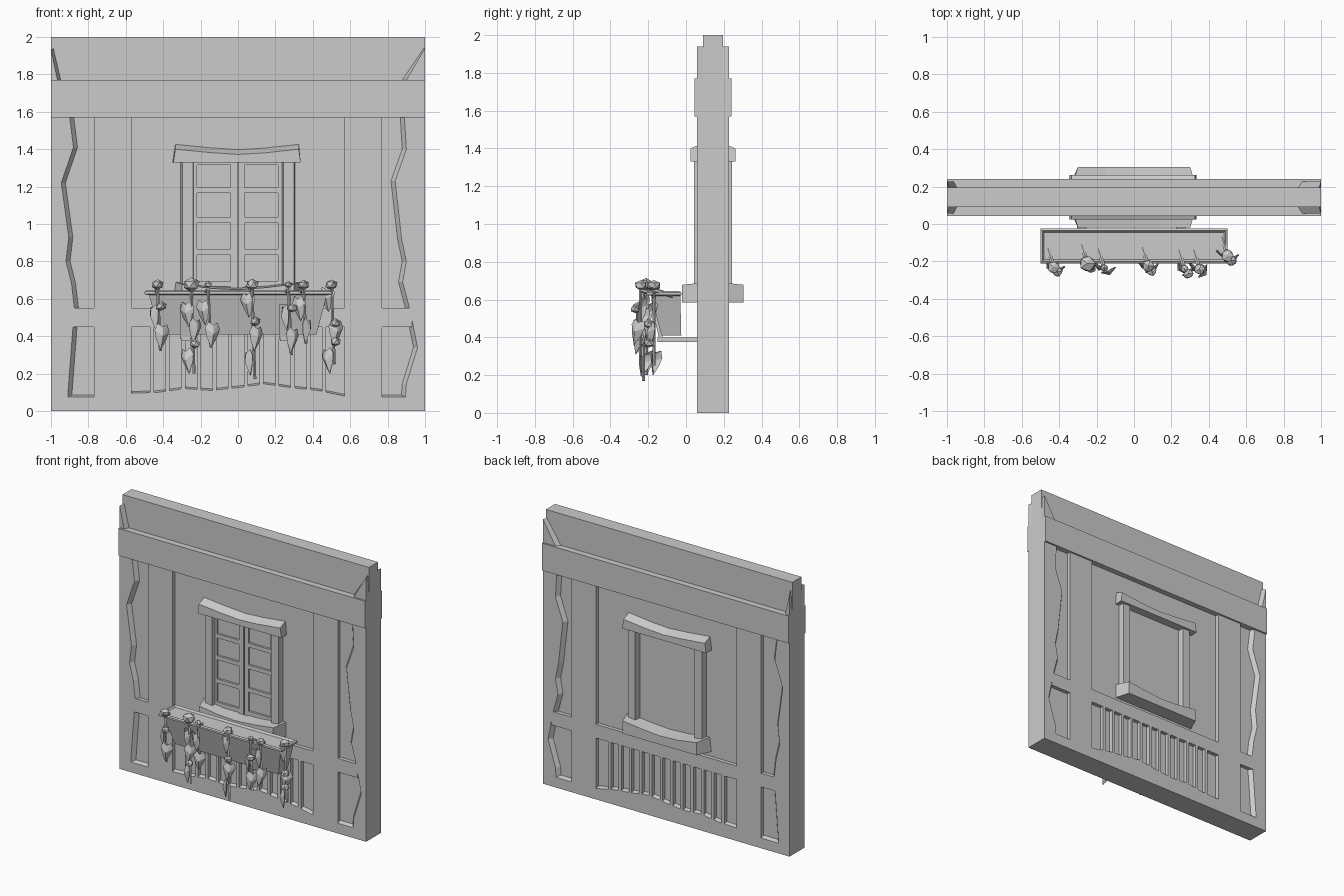
import bpy, bmesh, math, random
from mathutils import Vector, Matrix

random.seed(4)
if "Cube" in bpy.data.objects:
    bpy.data.objects.remove(bpy.data.objects["Cube"], do_unlink=True)

GREY = (0.6, 0.6, 0.6, 1)
mat = bpy.data.materials.new("plain_grey")
mat.use_nodes = True
mat.diffuse_color = GREY
mat.node_tree.nodes["Principled BSDF"].inputs["Base Color"].default_value = GREY

DEPTH = 0.285                      # front y + back y of mirrored reliefs
FACE, PLASTER = 0.057, 0.085       # raised timber face and recessed plaster


def finish(name, bm):
    bmesh.ops.recalc_face_normals(bm, faces=bm.faces)
    mesh = bpy.data.meshes.new(name)
    bm.to_mesh(mesh)
    bm.free()
    mesh.materials.append(mat)
    obj = bpy.data.objects.new(name, mesh)
    bpy.context.collection.objects.link(obj)
    return obj


def loft(name, rings):
    """Skin a stack of equal-length rings and cap both ends."""
    bm = bmesh.new()
    loops = [[bm.verts.new(p) for p in ring] for ring in rings]
    n = len(loops[0])
    for a, b in zip(loops, loops[1:]):
        for i in range(n):
            j = (i + 1) % n
            bm.faces.new((a[i], a[j], b[j], b[i]))
    bm.faces.new(loops[0][::-1])
    bm.faces.new(loops[-1])
    return finish(name, bm)


def relief(name, front, base=None, y=FACE, y_base=PLASTER + 0.01, back=True):
    """Raised x-z outline on the front, repeated on the back of the wall."""
    base = base or front
    rings = [[(x, y, z) for x, z in front], [(x, y_base, z) for x, z in base]]
    loft("front_" + name, rings)
    if back:
        loft("back_" + name, [[(x, DEPTH - v, z) for x, v, z in r] for r in rings])


def rect(x0, x1, z0, z1):
    return [(x0, z0), (x1, z0), (x1, z1), (x0, z1)]


def box(name, x0, x1, y0, y1, z0, z1):
    loft(name, [[(x, y, z) for x, z in rect(x0, x1, z0, z1)] for y in (y0, y1)])


def rod(name, p, q, r, sides=6):
    p, q = Vector(p), Vector(q)
    bm = bmesh.new()
    turn = (q - p).to_track_quat("Z", "Y").to_matrix().to_4x4()
    bmesh.ops.create_cone(bm, cap_ends=True, segments=sides, radius1=r, radius2=r,
                          depth=(q - p).length,
                          matrix=Matrix.Translation((p + q) / 2) @ turn)
    finish(name, bm)


# Wall core, beam and top slab
box("plaster_core", -1, 1, PLASTER, DEPTH - PLASTER, 0, 1.6)
box("beam", -1, 1, 0.044, DEPTH - 0.044, 1.57, 1.77)
box("top_slab", -1, 1, 0.09, DEPTH - 0.09, 1.77, 2)
relief("left_wedge", [(-1, 1.77), (-0.965, 1.77), (-1, 1.93)],
       [(-1, 1.77), (-0.945, 1.77), (-0.985, 1.94)])
relief("right_wedge", [(1, 1.77), (0.9, 1.77), (1, 1.94)],
       [(1, 1.77), (0.875, 1.77), (0.99, 1.94)])

# Broken outer edges of the wall
left_jag = [(-0.9, 1.57), (-0.88, 1.41), (-0.945, 1.22), (-0.905, 0.93), (-0.92, 0.8),
            (-0.89, 0.68), (-0.875, 0.55), (-0.89, 0.35), (-0.91, 0.09), (-0.91, 0)]
right_jag = [(0.89, 1.57), (0.9, 1.4), (0.84, 1.23), (0.875, 0.92), (0.9, 0.8),
             (0.88, 0.69), (0.92, 0.54), (0.96, 0.34), (0.9, 0.145), (0.89, 0)]
for name, jag, side in (("left_edge", left_jag, -1), ("right_edge", right_jag, 1)):
    corners = [(side, 0), (side, 1.57)]
    relief(name, jag + corners, [(x - side * 0.03, z) for x, z in jag] + corners)

# Posts, rail, base and balusters
for side, name in ((-1, "left"), (1, "right")):
    a, b = sorted((side * 0.57, side * 0.77))
    relief(name + "_post", rect(a, b, 0, 1.57))
    a, b = sorted((side * 0.76, side * 0.98))
    relief(name + "_foot", rect(a, b, 0, 0.075), rect(a, b, 0, 0.09))
relief("rail", rect(-0.89, 0.93, 0.45, 0.55))
wave = [0.095, 0.1, 0.12, 0.11, 0.125, 0.145, 0.125, 0.11, 0.08]
crest = [(0.57 - i * 1.14 / 8, z) for i, z in enumerate(reversed(wave))]
ends = [(-0.57, 0), (0.57, 0)]
relief("base", crest + ends, [(x, z + 0.012) for x, z in crest] + ends)
for i in range(12):
    x = -0.46 + i * 0.92 / 11
    relief("baluster", rect(x - 0.011, x + 0.011, 0.08, 0.46))

# Window: lintel, jambs and sill on both sides
top = [(0.325, 1.43), (0.14, 1.41), (0, 1.402), (-0.15, 1.412), (-0.335, 1.43)]
relief("lintel", [(-0.345, 1.33), (0.335, 1.33)] + [(x, z - 0.03) for x, z in top],
       [(-0.35, 1.33), (0.335, 1.33)] + top, y=0.024)
for x0, x1, name in ((-0.31, -0.235, "left"), (0.23, 0.305, "right")):
    relief(name + "_jamb", rect(x0 + 0.012, x1 - 0.005, 0.65, 1.36),
           rect(x0, x1, 0.65, 1.36), y=0.042)
sag = [(1, 0.69), (0.5, 0.672), (0, 0.66), (-0.5, 0.668), (-1, 0.69)]
relief("sill", [(-0.3, 0.585), (0.3, 0.585)] + [(0.3 * t, z - 0.012) for t, z in sag],
       [(-0.35, 0.585), (0.335, 0.585)] + [(0.335 * t, z) for t, z in sag], y=-0.02)

# Window sashes as raised stiles and glazing bars
for x0, x1 in ((-0.24, -0.22), (-0.04, -0.004), (0.002, 0.035), (0.215, 0.24)):
    relief("sash_stile", rect(x0, x1, 0.65, 1.34), y=0.07, back=False)
for z in (0.68, 0.85, 1.02, 1.18, 1.33):
    for x0, x1 in ((-0.23, -0.004), (0.002, 0.225)):
        relief("sash_bar", rect(x0, x1, z - 0.015, z + 0.015), y=0.07, back=False)


# Flower box with rim, soil and wall brackets
def ring(w, y0, y1, z):
    return [(-w, y0, z), (w, y0, z), (w, y1, z), (-w, y1, z)]


loft("flower_box", [ring(0.42, -0.13, -0.025, 0.41), ring(0.475, -0.185, -0.03, 0.62),
                    ring(0.5, -0.21, -0.025, 0.625), ring(0.5, -0.21, -0.025, 0.638),
                    ring(0.49, -0.2, -0.035, 0.645), ring(0.48, -0.19, -0.045, 0.63)])
for x in (-0.28, 0.25):
    box("bracket_arm", x - 0.025, x + 0.025, -0.15, 0.07, 0.375, 0.4)
    loft("bracket_strap", [[(x + s, y, z) for y, z in
                            ((-0.14, 0.385), (-0.185, 0.57), (-0.16, 0.57), (-0.12, 0.385))]
                           for s in (-0.03, 0.03)])


def flower(x, y, z, r):
    bm = bmesh.new()
    bmesh.ops.create_icosphere(bm, subdivisions=1, radius=r)
    for v in bm.verts:
        v.co *= random.uniform(0.88, 1.1)
        v.co.z *= 0.85
    bmesh.ops.translate(bm, verts=bm.verts, vec=(x, y, z))
    finish("flower", bm)


def leaf(x, y, z, size, spin):
    """Folded heart-shaped leaf hanging tip down."""
    bm = bmesh.new()
    half = [(0.22, 0.55), (0.36, 0.25), (0.24, -0.15)]
    stem, tip = bm.verts.new((0, 0, 0.42)), bm.verts.new((0, 0.05, -0.6))
    mid = bm.verts.new((0, -0.12, 0))
    for s in (-1, 1):
        edge = [bm.verts.new((s * a, 0.1, b)) for a, b in half]
        for tri in ((stem, edge[0], mid), (edge[0], edge[1], mid),
                    (edge[1], edge[2], mid), (edge[2], tip, mid)):
            bm.faces.new(tri)
    place = (Matrix.Translation((x, y, z)) @ Matrix.Rotation(spin, 4, "Z")
             @ Matrix.Rotation(spin * 0.25, 4, "Y") @ Matrix.Scale(size, 4))
    bmesh.ops.transform(bm, matrix=place, verts=bm.verts)
    obj = finish("leaf", bm)
    solid = obj.modifiers.new("thickness", "SOLIDIFY")
    solid.thickness = 0.006


# Trailing vines: x, y, stem end, flower size, lower blooms, leaf heights
vines = [
    (-0.43, -0.23, 0.32, 0.036, [0.56], [0.5, 0.4]),
    (-0.25, -0.21, 0.2, 0.046, [0.36], [0.52, 0.43, 0.27]),
    (-0.16, -0.235, 0.34, 0.022, [], [0.53, 0.41]),
    (0.075, -0.225, 0.17, 0.036, [0.48], [0.57, 0.39, 0.26]),
    (0.27, -0.24, 0.3, 0.024, [0.55], [0.5, 0.38]),
    (0.35, -0.24, 0.36, 0.034, [], [0.55, 0.43]),
    (0.5, -0.17, 0.25, 0.036, [0.47, 0.37], [0.6, 0.42, 0.27]),
]
for x, y, low, r, blooms, leaves in vines:
    bend = (x, y, 0.65)
    rod("vine_root", (x - 0.03, y + 0.1, 0.62), bend, 0.012)
    rod("vine_stem", bend, (x + 0.015, y, low), 0.008, 4)
    flower(x, y, 0.675, r)
    for z in blooms:
        flower(x + 0.02, y - 0.025, z, 0.03)
    for i, z in enumerate(leaves):
        s = 1 if i % 2 else -1
        leaf(x + s * 0.025, y - 0.025 * (i % 2), z, 0.12, s * random.uniform(0.3, 1.1))
